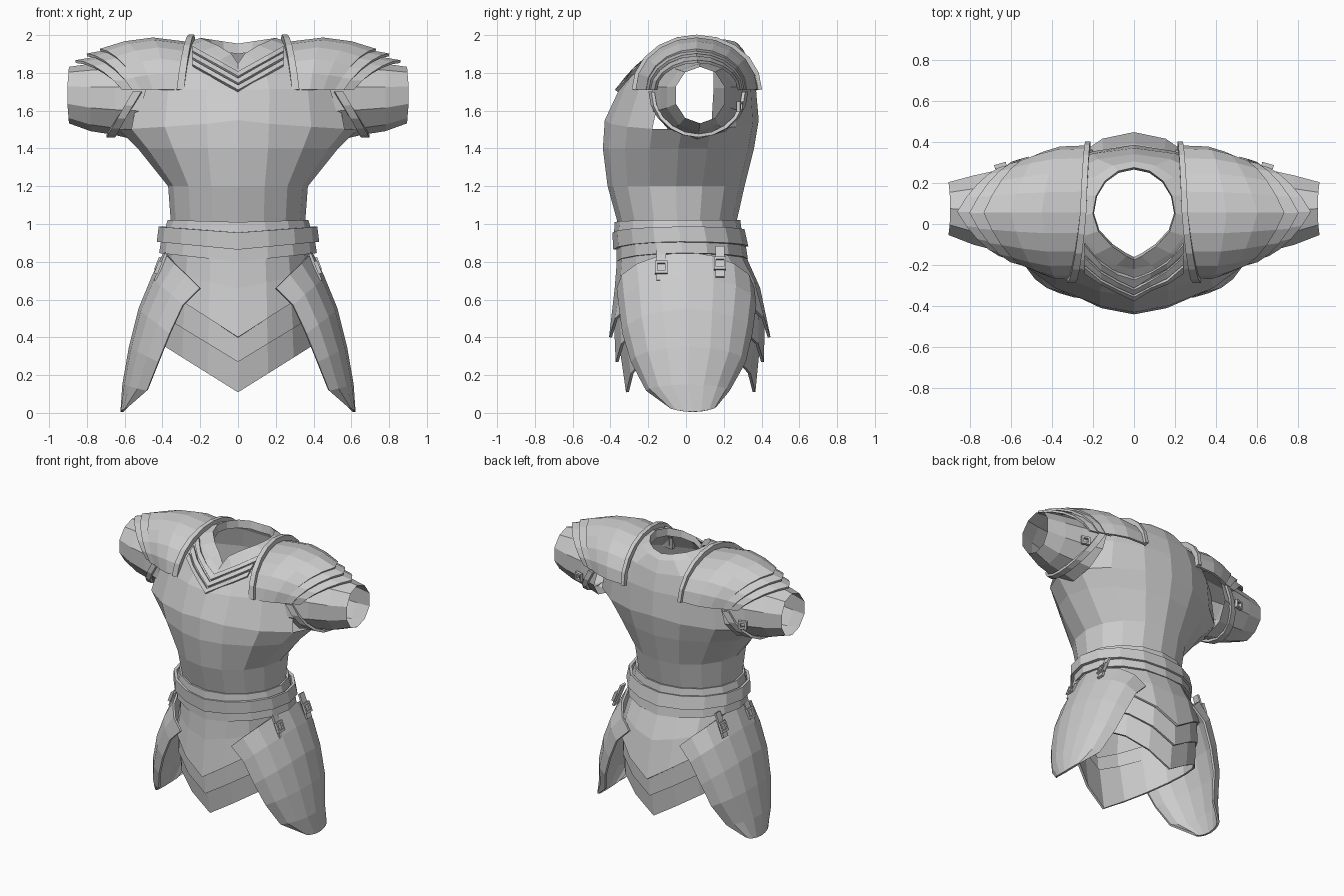
import bpy, bmesh
from math import sin, cos, pi, copysign
from mathutils import Vector
from mathutils.bvhtree import BVHTree

if "Cube" in bpy.data.objects:
    bpy.data.objects.remove(bpy.data.objects["Cube"])


def patch(name, fn, nu, nv, closed=False, thick=0.015, mirror=False):
    """Grid of quads from fn(i, j); closed wraps the i direction."""
    bm = bmesh.new()
    g = [[bm.verts.new(fn(i, j)) for j in range(nv)] for i in range(nu)]
    for i in range(nu if closed else nu - 1):
        k = (i + 1) % nu
        for j in range(nv - 1):
            bm.faces.new((g[i][j], g[k][j], g[k][j + 1], g[i][j + 1]))
    bmesh.ops.recalc_face_normals(bm, faces=bm.faces)
    me = bpy.data.meshes.new(name)
    bm.to_mesh(me)
    bm.free()
    ob = bpy.data.objects.new(name, me)
    bpy.context.collection.objects.link(ob)
    if mirror:
        ob.modifiers.new("Mirror", 'MIRROR').use_mirror_merge = False
    if thick:
        s = ob.modifiers.new("Solidify", 'SOLIDIFY')
        s.thickness, s.offset = thick, 0
    return ob


def hoop(name, rows, thick=0.015, n=16):
    """Horizontal rings; row = z front, z side, z back, half width, y front, y back,
    optional front and back pinch exponents."""
    def fn(i, j):
        zf, zs, zb, w, yf, yb = rows[j][:6]
        pf, pb = rows[j][6:] or (1, 1)
        a = 2 * pi * i / n
        front = sin(a) < 0
        z = zs + ((zf if front else zb) - zs) * (1 - abs(cos(a)))
        x = copysign(abs(cos(a)) ** (pf if front else pb), cos(a))
        return (w * x, (yf + yb) / 2 + (yb - yf) / 2 * sin(a), z)
    return patch(name, fn, n, len(rows), True, thick)


def shoulder(name, rows, thick=0.015, n=11):
    """Arched plate; row = x front, x apex, x back, z top, y front, y back."""
    def fn(i, j):
        xf, xa, xb, zt, yf, yb = rows[j]
        a = pi * i / (n - 1)
        xe = xf if a < pi / 2 else xb
        f = (sin(a) + 1 - abs(cos(a))) / 2          # slightly pointed outward
        return (xe + (xa - xe) * f, (yf + yb) / 2 - (yb - yf) / 2 * cos(a),
                1.71 + (zt - 1.71) * sin(a))
    return patch(name, fn, n, len(rows), False, thick, True)


# torso with neckline and inner collar lip
torso = hoop("torso", [
    (.84, .84, .84, .365, -.355, .29), (1.0, 1.0, 1.0, .355, -.36, .265),
    (1.2, 1.2, 1.2, .37, -.415, .31), (1.4, 1.4, 1.4, .53, -.44, .36, 1.25, 1.15),
    (1.55, 1.50, 1.55, .63, -.43, .385, 1.4, 1.2), (1.71, 1.72, 1.72, .58, -.355, .37, 1.3, 1.1),
    (1.78, 1.88, 1.84, .46, -.29, .34, 1.2, 1), (1.82, 1.96, 1.92, .27, -.22, .305, 1.2, 1),
    (1.85, 1.985, 1.955, .2, -.175, .275, 1.8, 1), (1.82, 1.93, 1.90, .195, -.16, .265, 1.8, 1)], 0)
tree = BVHTree.FromPolygons([v.co for v in torso.data.vertices],
                            [p.vertices[:] for p in torso.data.polygons])

# arm holes cut out of the torso
bm = bmesh.new()
bm.from_mesh(torso.data)
holes = []
for f in bm.faces:
    c = f.calc_center_median()
    if abs(c.x) > .45 and 1.55 < c.z < 1.86 and abs(c.y) < .16:
        holes.append(f)
bmesh.ops.delete(bm, geom=holes, context='FACES')
bm.to_mesh(torso.data)
bm.free()

# open sleeves, inner end slanted to meet the arm holes
sleeve = [(.50, -.19, .315, 1.46, 1.87), (.65, -.145, .275, 1.48, 1.85),
          (.78, -.11, .245, 1.50, 1.84), (.895, -.06, .21, 1.54, 1.825)]


def sleeve_pt(i, j):
    x, y0, y1, z0, z1 = sleeve[j]
    a = 2 * pi * (i + .5) / 10
    x += (-.06 * sin(a), 0, 0, .012 * (1 - abs(sin(a))))[j]
    return (x, (y0 + y1) / 2 + (y1 - y0) / 2 * cos(a),
            (z0 + z1) / 2 + (z1 - z0) / 2 * 1.05 * sin(a))


patch("sleeve", sleeve_pt, 10, 4, True, 0, True)

# shoulder plates, overlapping lames and raised inner rim
shoulder("pauldron", [(.31, .25, .23, 1.955, -.26, .375), (.38, .45, .36, 1.98, -.26, .37),
                      (.45, .60, .44, 1.96, -.235, .345), (.51, .73, .51, 1.92, -.205, .315)])
shoulder("lame_upper", [(.46, .66, .46, 1.92, -.215, .32), (.56, .80, .56, 1.895, -.19, .30)])
shoulder("lame_lower", [(.53, .74, .53, 1.88, -.19, .30), (.61, .86, .61, 1.86, -.16, .28)])
shoulder("pauldron_rim", [(.285, .232, .212, 1.985, -.27, .385),
                          (.325, .262, .237, 1.985, -.27, .385)], 0.035)

# slanted strap under each arm
def arm_strap(i, j):
    a = pi + pi * i / 10
    return (.51 + .14 * -sin(a) + .045 * j, .065 + (.255 - .015 * j) * cos(a),
            1.70 + .232 * sin(a))


patch("arm_strap", arm_strap, 11, 2, False, 0.018, True)

# V-shaped neckline trim laid on the chest
def trim(tip):
    xs = [-.24, -.16, -.08, 0, .08, .16, .24]

    def fn(i, j):
        x = xs[i]
        z = tip + .56 * abs(x) - .026 * j
        hit = tree.ray_cast(Vector((x, -2, z)), Vector((0, 1, 0)))[0]
        y = hit.y if hit and hit.y < 0 else -.12
        return (x, y - .01, z)
    return fn


for k, tip in enumerate((1.80, 1.765, 1.73)):
    patch("neck_trim_%d" % k, trim(tip), 7, 2, False, 0.022)

# belt bands
hoop("waist_lip", [(1.01, 1.02, 1.02, .365, -.37, .28), (.93, .95, .94, .385, -.375, .29)])
hoop("belt", [(.955, .985, .97, .41, -.38, .30), (.865, .905, .88, .42, -.375, .32)], .02)
hoop("belt_lower", [(.87, .91, .88, .40, -.36, .31), (.80, .845, .815, .41, -.36, .32)])

# layered pointed skirt
hoop("skirt_outer", [(.85, .85, .85, .37, -.355, .30), (.66, .74, .66, .385, -.37, .385),
                     (.40, .66, .40, .40, -.40, .44)])
hoop("skirt_middle", [(.52, .70, .52, .385, -.375, .41), (.27, .52, .27, .405, -.365, .405)])
hoop("skirt_inner", [(.42, .60, .42, .395, -.355, .39), (.11, .37, .11, .41, -.31, .36)])

# hip flaps; row = z mid, z edge, x mid, x edge, y front, y back
flap = [(.85, .66, .385, .20, -.36, .355), (.72, .57, .45, .29, -.35, .365),
        (.55, .42, .52, .36, -.33, .345), (.35, .27, .57, .42, -.285, .31),
        (.15, .12, .605, .48, -.205, .225), (.005, .035, .615, .58, -.085, .155)]


def flap_pt(i, j):
    zm, ze, xm, xe, yf, yb = flap[j]
    u = -1 + 2 * i / 8
    return (xe + (xm - xe) * cos(u * pi / 2), (yf + yb) / 2 + (yb - yf) / 2 * sin(u * pi / 2),
            zm + (ze - zm) * abs(u) ** 1.6)


patch("hip_flap", flap_pt, 9, 6, False, 0.015, True)

# hanging straps with square buckles
def square(i, r):
    sy, sz = ((-1, -1), (1, -1), (1, 1), (-1, 1))[i]
    return sy * r, sz * r


for k, (y, zc) in enumerate(((-.13, .77), (.18, .79))):
    def strap(i, j):
        z = zc + .09 - .16 * i
        return (.41 - (z - zc) * .4, y - .025 + .05 * j, z)

    def buckle(i, j):
        dy, dz = square(i, .02 + .013 * j)
        return (.422 - dz * .4, y + dy, zc + dz)
    patch("hip_strap_%d" % k, strap, 2, 2, False, .015, True)
    patch("hip_buckle_%d" % k, buckle, 4, 2, True, .02, True)

# small buckle on the back of each arm strap
def arm_buckle(i, j):
    dx, dz = square(i, .015 + .013 * j)
    return (.65 + dx, .285 - dx * .3, 1.62 + dz)


patch("arm_buckle", arm_buckle, 4, 2, True, .02, True)
